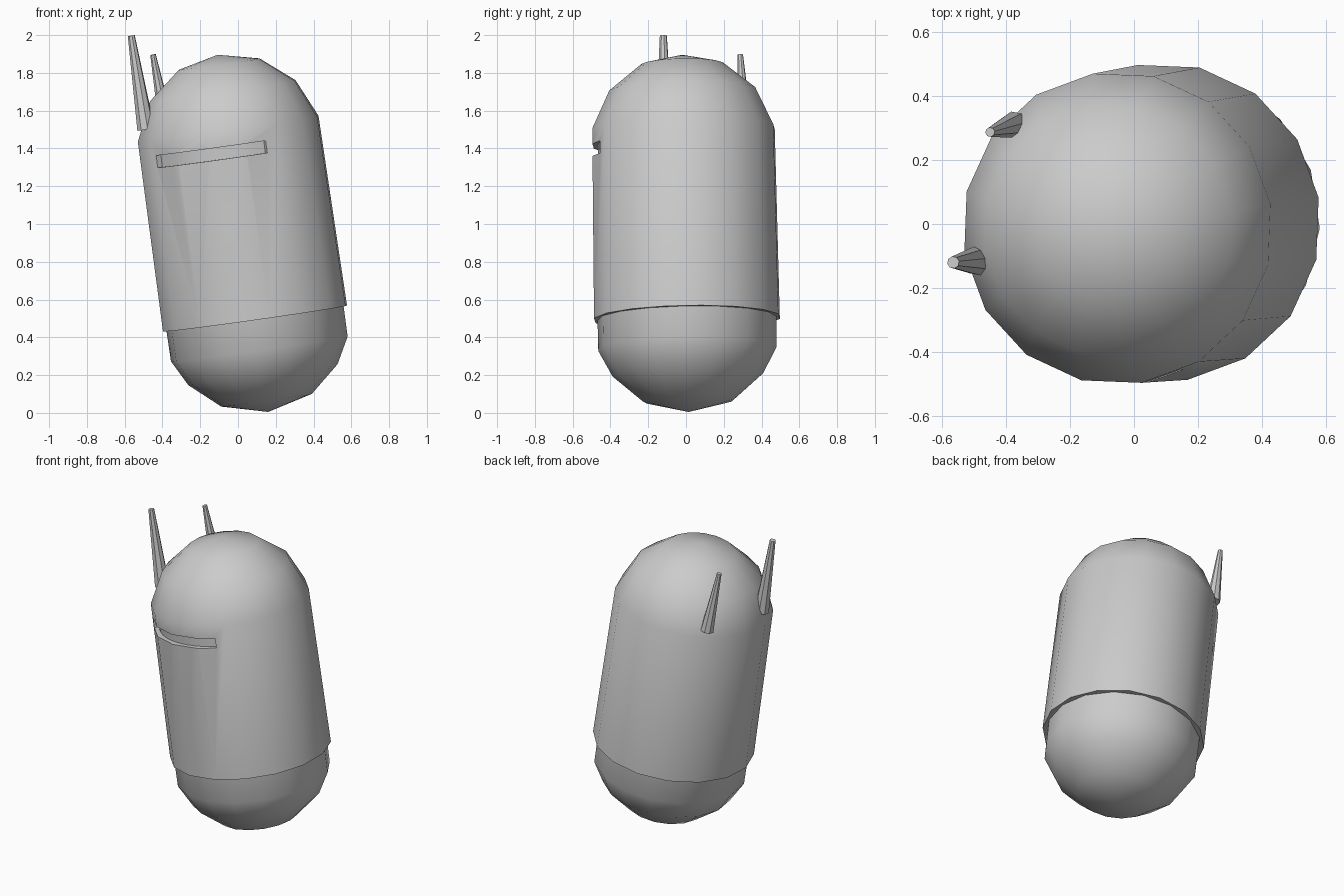
import bpy, bmesh, math
from mathutils import Vector, Matrix

if "Cube" in bpy.data.objects:
    bpy.data.objects.remove(bpy.data.objects["Cube"])

grey = bpy.data.materials.new("mid grey")
grey.diffuse_color = (0.6, 0.6, 0.6, 1)
grey.use_nodes = True
grey.node_tree.nodes["Principled BSDF"].inputs["Base Color"].default_value = grey.diffuse_color

R = 0.5
AXIS = Vector((-0.14, -0.018, 0.99)).normalized()
LEAN = (Matrix.Translation((0.09, 0.005, 0.5))
        @ Vector((0, 0, 1)).rotation_difference(AXIS).to_matrix().to_4x4())


def add_object(name, bm, matrix):
    bmesh.ops.recalc_face_normals(bm, faces=bm.faces)
    mesh = bpy.data.meshes.new(name)
    bm.to_mesh(mesh)
    bm.free()
    mesh.materials.append(grey)
    obj = bpy.data.objects.new(name, mesh)
    obj.matrix_world = matrix
    bpy.context.collection.objects.link(obj)
    return obj


def smooth(obj, angle):
    bpy.ops.object.select_all(action='DESELECT')
    bpy.context.view_layer.objects.active = obj
    obj.select_set(True)
    bpy.ops.object.shade_smooth_by_angle(angle=math.radians(angle))


def lathe(name, profile, sides, phase, matrix):
    """Closed solid of revolution; rings of (radius, height), radius 0 is a pole."""
    bm = bmesh.new()
    rings = []
    for r, z in profile:
        count = sides if r > 0 else 1
        turn = [phase + 2 * math.pi * i / sides for i in range(count)]
        rings.append([bm.verts.new((r * math.cos(a), r * math.sin(a), z)) for a in turn])
    for lo, hi in zip(rings, rings[1:]):
        for i in range(sides):
            j = (i + 1) % sides
            ids = [lo[i % len(lo)], lo[j % len(lo)], hi[j % len(hi)], hi[i % len(hi)]]
            bm.faces.new(list(dict.fromkeys(ids)))
    for ring in (rings[0], rings[-1]):
        if len(ring) > 1:
            bm.faces.new(ring)
    return add_object(name, bm, matrix)


def arc(degrees, centre, sign):
    return [(R * math.sin(math.radians(d)), centre + sign * R * math.cos(math.radians(d)))
            for d in degrees]


# Upper shell: straight wall with a rounded top
shell = lathe("upper_shell", [(0.498, 0)] + arc((78, 52, 26, 0), 0.91, 1),
              16, math.radians(9), LEAN)

# Curved visor slot, cut as an arc wrapping round the front
bm = bmesh.new()
sections = []
for i in range(13):
    a = math.radians(-90 - 55 + 78 * i / 12)
    sections.append([bm.verts.new((r * math.cos(a), r * math.sin(a), z))
                     for r, z in ((0.455, 0.867), (0.6, 0.867), (0.6, 0.932), (0.455, 0.932))])
for s, t in zip(sections, sections[1:]):
    for k in range(4):
        m = (k + 1) % 4
        bm.faces.new((s[k], s[m], t[m], t[k]))
bm.faces.new(sections[0])
bm.faces.new(sections[-1])
cutter = add_object("slot_cutter", bm, LEAN)
cutter.hide_render = True
cut = shell.modifiers.new("visor_slot", 'BOOLEAN')
cut.operation, cut.solver, cut.object = 'DIFFERENCE', 'EXACT', cutter
bpy.context.view_layer.objects.active = shell
bpy.ops.object.modifier_apply(modifier=cut.name)
bpy.data.objects.remove(cutter)
smooth(shell, 40)

# Lower ball, set slightly inside the shell rim
ball = lathe("lower_ball", arc((0, 29, 53, 71), 0, -1) + [(0.475, 0.16)],
             16, math.radians(20), LEAN)
smooth(ball, 40)


# Two tapered antennae on the left side
def antenna(name, base, tip, r_base, r_tip):
    base, tip = Vector(base), Vector(tip)
    d = tip - base
    turn = Vector((0, 0, 1)).rotation_difference(d).to_matrix().to_4x4()
    obj = lathe(name, [(r_base, 0), (r_tip, d.length)], 8, 0.2,
                Matrix.Translation(base) @ turn)
    smooth(obj, 30)


antenna("front_antenna", (-0.487, -0.115, 1.5), (-0.565, -0.12, 1.997), 0.047, 0.019)
antenna("rear_antenna", (-0.375, 0.31, 1.5), (-0.45, 0.287, 1.897), 0.042, 0.015)
